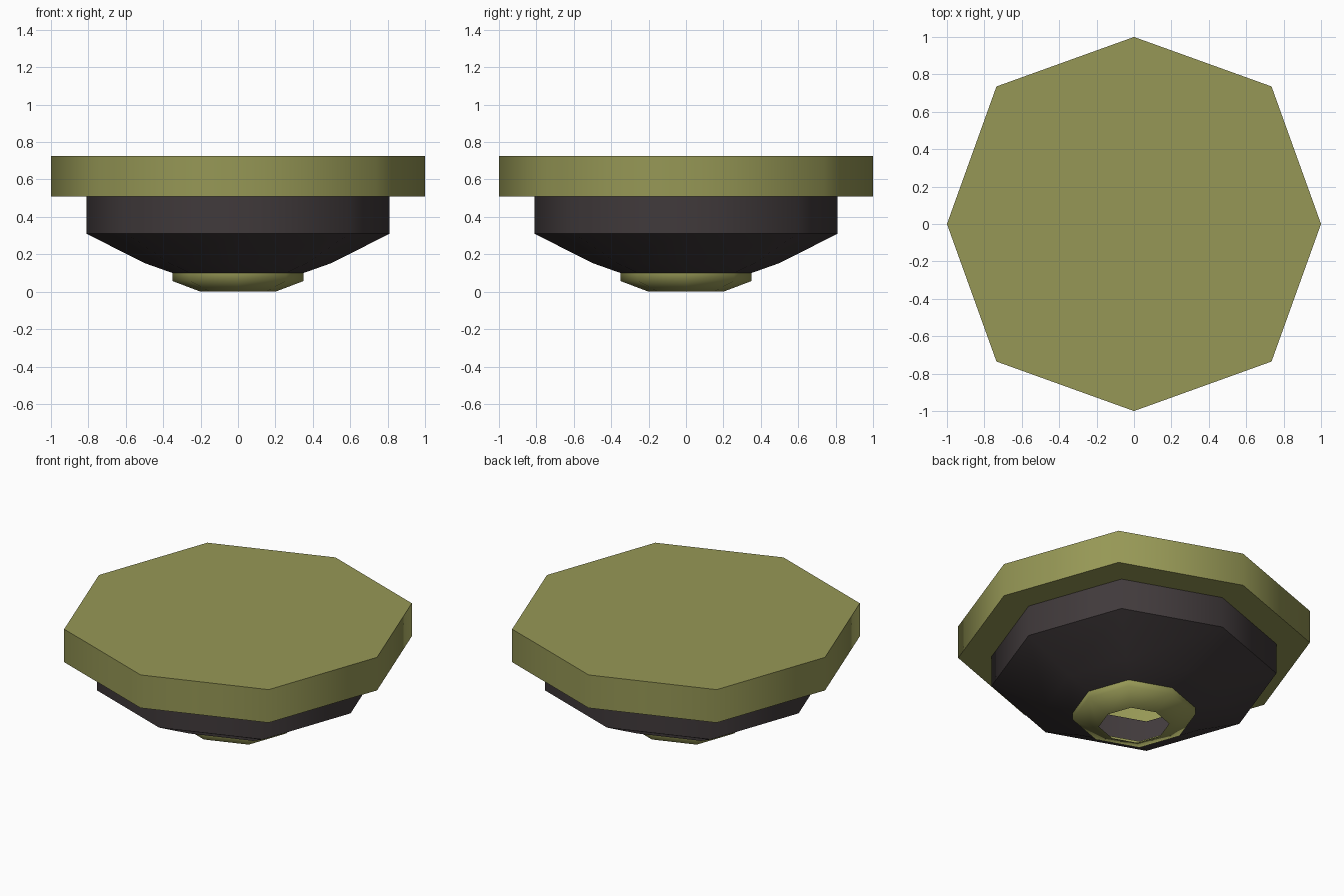
import bpy, math

if "Cube" in bpy.data.objects:
    bpy.data.objects.remove(bpy.data.objects["Cube"], do_unlink=True)

SIDES = 8
DIAGONAL = 1.04  # diagonal corners sit slightly further out than the axis corners


def material(name, rgb):
    m = bpy.data.materials.new(name)
    m.use_nodes = True
    m.diffuse_color = (*rgb, 1)
    m.node_tree.nodes["Principled BSDF"].inputs["Base Color"].default_value = (*rgb, 1)
    return m


def shell(name, profile, mat, smooth_angle, cap_top=False):
    """Octagonal open shell from (radius, height) points listed bottom to top."""
    verts, faces = [], []
    for r, z in profile:
        for i in range(SIDES):
            a = math.tau * i / SIDES
            k = r * (DIAGONAL if i % 2 else 1)
            verts.append((k * math.cos(a), k * math.sin(a), z))
    for j in range(len(profile) - 1):
        for i in range(SIDES):
            n = (i + 1) % SIDES
            faces.append((j * SIDES + i, j * SIDES + n,
                          (j + 1) * SIDES + n, (j + 1) * SIDES + i))
    if cap_top:
        faces.append([(len(profile) - 1) * SIDES + i for i in range(SIDES)])
    mesh = bpy.data.meshes.new(name)
    mesh.from_pydata(verts, [], faces)
    mesh.materials.append(mat)
    obj = bpy.data.objects.new(name, mesh)
    bpy.context.collection.objects.link(obj)
    bpy.ops.object.select_all(action='DESELECT')
    obj.select_set(True)
    bpy.context.view_layer.objects.active = obj
    bpy.ops.object.shade_smooth_by_angle(angle=math.radians(smooth_angle))
    return obj


olive = material("olive", (0.305, 0.312, 0.092))
charcoal = material("charcoal", (0.052, 0.042, 0.044))

# Wide top plate with its overhanging underside, open to the hollow body
shell("top_plate", [(0.81, 0.51), (1.0, 0.51), (1.0, 0.725)], olive, 60, cap_top=True)
# Hollow body: tapered bowl below a straight wall
shell("body", [(0.35, 0.10), (0.50, 0.153), (0.81, 0.31), (0.81, 0.51)], charcoal, 60)
# Bottom nozzle collar around the open hole
shell("nozzle_collar", [(0.20, 0.0), (0.35, 0.057), (0.35, 0.10)], olive, 75)
